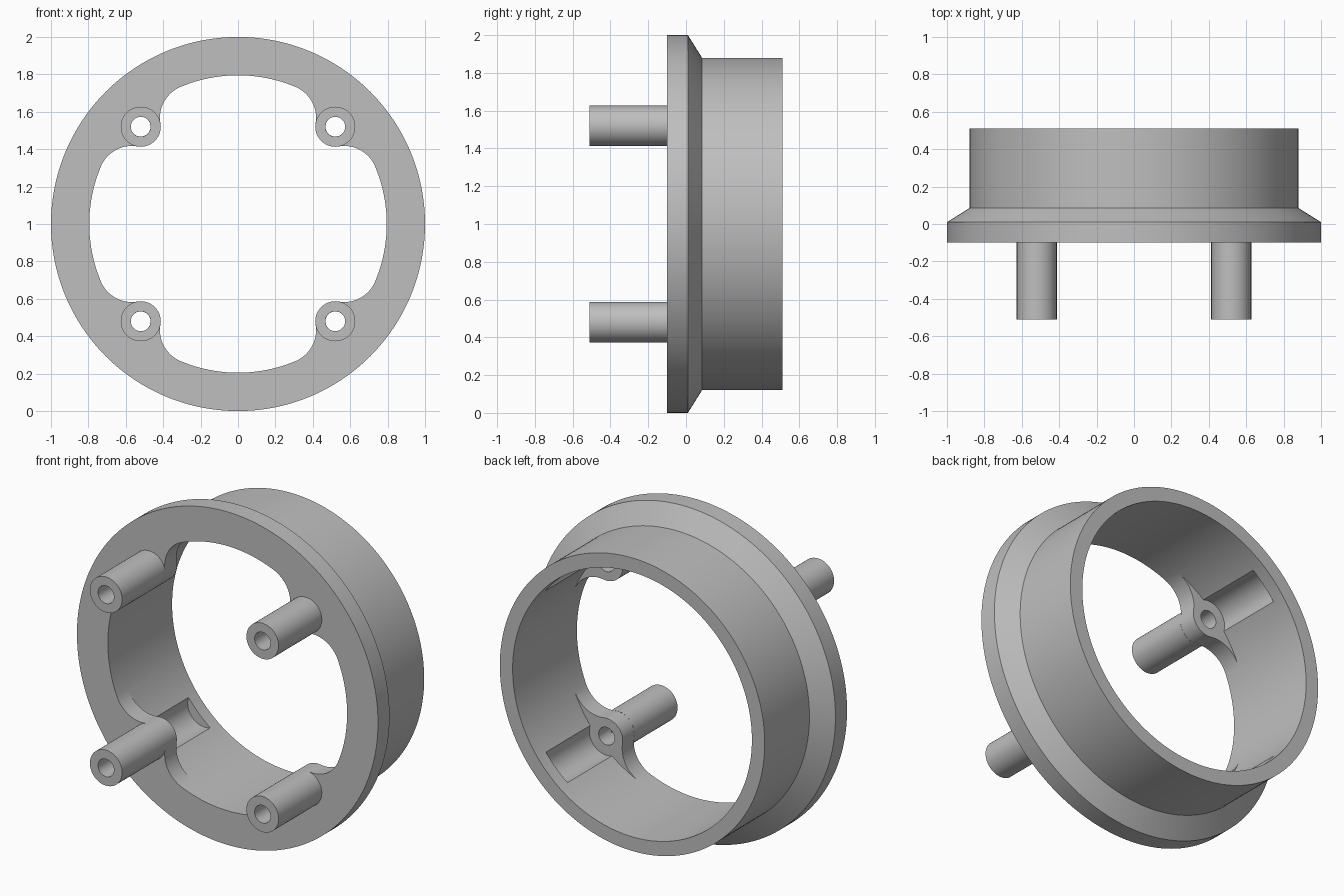
import bpy, bmesh
from math import cos, sin, pi, acos, atan2

cube = bpy.data.objects.get("Cube")
if cube:
    bpy.data.objects.remove(cube)

grey = bpy.data.materials.new("plain_grey")
grey.use_nodes = True
grey.diffuse_color = (0.52, 0.52, 0.52, 1)
grey.node_tree.nodes["Principled BSDF"].inputs["Base Color"].default_value = grey.diffuse_color

AXIS_Z = 1.0                      # height of the ring axis
BORE, LUG_DIST, LUG_R, FILLET = 0.795, 0.736, 0.107, 0.18
FRONT, STEP = -0.1, 0.01          # front and back of the lugs
DIAGONALS = [pi / 4 + i * pi / 2 for i in range(4)]


def finish(name, bm):
    bmesh.ops.recalc_face_normals(bm, faces=bm.faces)
    mesh = bpy.data.meshes.new(name)
    bm.to_mesh(mesh)
    bm.free()
    mesh.materials.append(grey)
    obj = bpy.data.objects.new(name, mesh)
    bpy.context.collection.objects.link(obj)
    return obj


def lathe(name, profile, centre, steps, closed=True):
    """Turn (radius, y) points about an axis along y."""
    bm = bmesh.new()
    rings = []
    for i in range(steps):
        a = 2 * pi * i / steps
        rings.append([bm.verts.new((centre[0] + r * cos(a), y, centre[1] + r * sin(a)))
                      for r, y in profile])
    count = len(profile)
    for i in range(steps):
        a, b = rings[i], rings[(i + 1) % steps]
        for j in range(count if closed else count - 1):
            k = (j + 1) % count
            bm.faces.new((a[j], a[k], b[k], b[j]))
    return finish(name, bm)


def prisms(name, outline, y0, y1):
    """Extrude an outline along y, repeated on the four diagonals."""
    bm = bmesh.new()
    for t in DIAGONALS:
        ends = [[bm.verts.new((u * cos(t) - v * sin(t), y, AXIS_Z + u * sin(t) + v * cos(t)))
                 for u, v in outline] for y in (y0, y1)]
        for end in ends:
            bm.faces.new(end)
        for i in range(len(outline)):
            k = (i + 1) % len(outline)
            bm.faces.new((ends[0][i], ends[0][k], ends[1][k], ends[1][i]))
    return finish(name, bm)


def arc(cx, cy, r, a0, a1, n):
    return [(cx + r * cos(a0 + (a1 - a0) * i / n), cy + r * sin(a0 + (a1 - a0) * i / n))
            for i in range(n + 1)]


def circle(r, n):
    return arc(LUG_DIST, 0, r, 0, 2 * pi, n)[:-1]


def combine(target, other, operation):
    mod = target.modifiers.new(operation, 'BOOLEAN')
    mod.object, mod.operation, mod.solver = other, operation, 'EXACT'
    bpy.context.view_layer.objects.active = target
    bpy.ops.object.modifier_apply(modifier=mod.name)
    bpy.data.objects.remove(other)


# Flanged ring
ring = lathe("flanged_ring",
             [(BORE, FRONT), (1.0, FRONT), (1.0, STEP), (0.88, 0.085), (0.88, 0.51), (BORE, 0.51)],
             (0, AXIS_Z), 192)

# Filleted lugs that carry the posts
d = BORE - FILLET
phi = acos((d * d + LUG_DIST ** 2 - (LUG_R + FILLET) ** 2) / (2 * d * LUG_DIST))
fx, fy = d * cos(phi), d * sin(phi)
to_lug = atan2(-fy, LUG_DIST - fx)
half = arc(fx, fy, FILLET, phi, to_lug, 16)
nose = arc(LUG_DIST, 0, LUG_R, to_lug + pi, pi - to_lug, 20)[1:-1]
mirrored = [(u, -v) for u, v in reversed(half)]
back = arc(0, 0, 0.84, -phi, phi, 12)
combine(ring, prisms("lugs", half + nose + mirrored + back, FRONT, STEP), 'UNION')

# Clearance pockets behind the lugs, and screw holes through them
combine(ring, prisms("pocket_cutter", circle(0.115, 48), STEP, 0.43), 'DIFFERENCE')
combine(ring, prisms("hole_cutter", circle(0.053, 32), -0.3, 0.1), 'DIFFERENCE')

# Hollow front posts
parts = [ring]
for side, x in (("left", 0.52), ("right", -0.52)):
    for level, z in (("upper", 0.52), ("lower", -0.52)):
        parts.append(lathe(f"{level}_{side}_post",
                           [(LUG_R, FRONT), (LUG_R, -0.51), (0.053, -0.51), (0.053, FRONT)],
                           (x, AXIS_Z + z), 48, closed=False))

# Smooth round walls, sharp rims
bpy.ops.object.select_all(action='DESELECT')
for part in parts:
    part.select_set(True)
bpy.context.view_layer.objects.active = ring
bpy.ops.object.shade_smooth_by_angle(angle=pi / 8)
